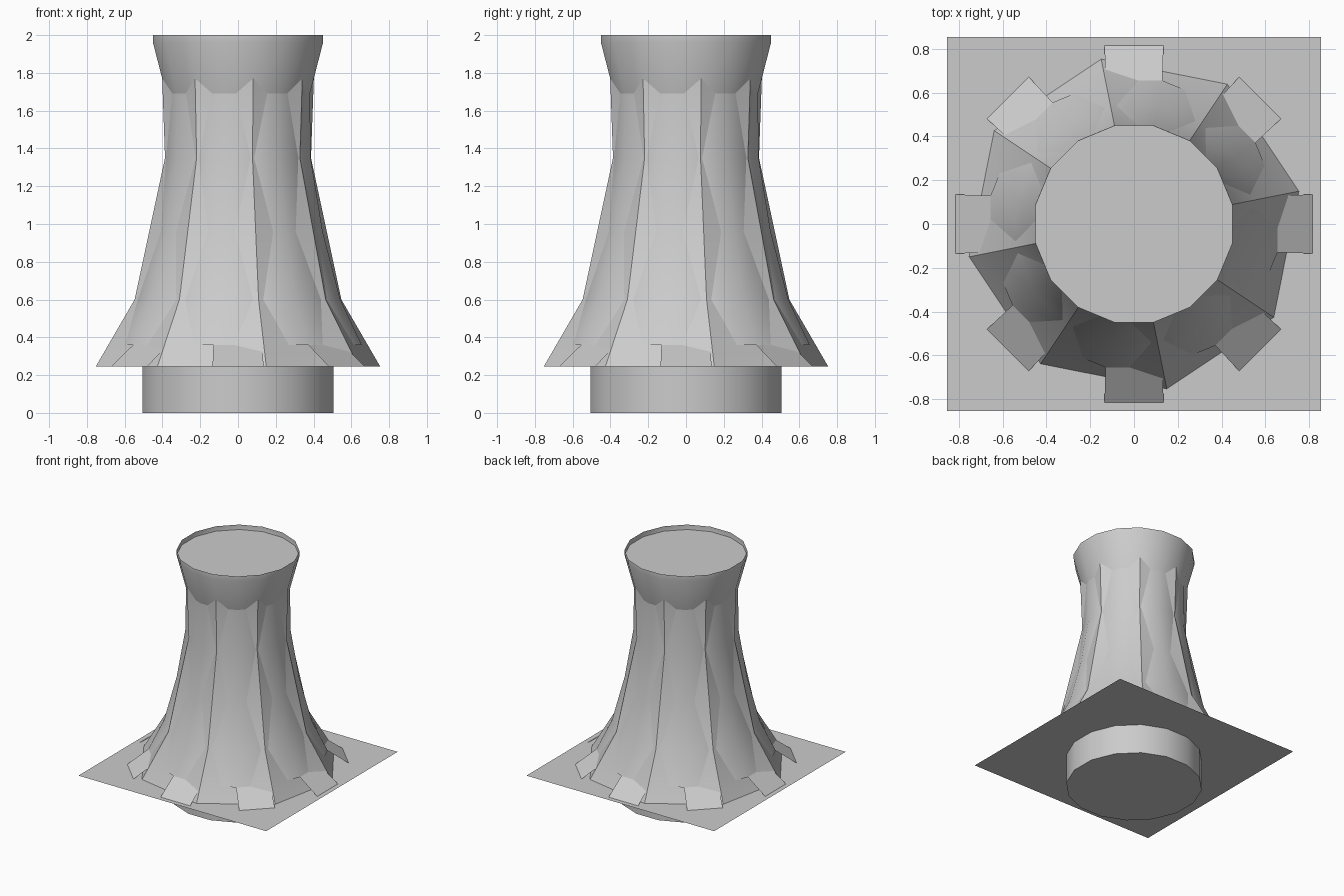
import bpy, bmesh, math

old = bpy.data.objects.get("Cube")
if old:
    bpy.data.objects.remove(old, do_unlink=True)

grey = bpy.data.materials.new("plain grey")
grey.use_nodes = True
GREY = (0.6, 0.6, 0.6, 1)
grey.diffuse_color = GREY
grey.node_tree.nodes["Principled BSDF"].inputs["Base Color"].default_value = GREY

OFFSET = math.radians(11.25)
PLATE_Z = 0.245


def finish(name, bm):
    bmesh.ops.recalc_face_normals(bm, faces=bm.faces[:])
    mesh = bpy.data.meshes.new(name)
    bm.to_mesh(mesh)
    bm.free()
    obj = bpy.data.objects.new(name, mesh)
    bpy.context.collection.objects.link(obj)
    mesh.materials.append(grey)
    bpy.ops.object.select_all(action='DESELECT')
    obj.select_set(True)
    bpy.context.view_layer.objects.active = obj
    bpy.ops.object.shade_smooth_by_angle(angle=math.radians(35))
    return obj


def lathe(name, sides, profile, cap_bottom=False, cap_top=False):
    """Stack polygon rings from (radius, height) pairs."""
    bm = bmesh.new()
    rings = []
    for r, z in profile:
        angles = [OFFSET + math.tau * i / sides for i in range(sides)]
        rings.append([bm.verts.new((r * math.cos(a), r * math.sin(a), z)) for a in angles])
    for low, high in zip(rings, rings[1:]):
        for i in range(sides):
            j = (i + 1) % sides
            bm.faces.new((low[i], low[j], high[j], high[i]))
    if cap_bottom:
        bm.faces.new(rings[0][::-1])
    if cap_top:
        bm.faces.new(rings[-1])
    return finish(name, bm)


# Round foot below the plate
lathe("foot", 16, [(0.515, 0), (0.515, PLATE_Z)], cap_bottom=True)

# Square ground plate
bm = bmesh.new()
bmesh.ops.create_grid(bm, x_segments=1, y_segments=1, size=0.855)
bmesh.ops.translate(bm, verts=bm.verts[:], vec=(0, 0, PLATE_Z))
finish("ground_plate", bm)

# Rounded trunk, seen between the ridges
lathe("trunk", 16, [(0.668, 0.36), (0.552, 0.6), (0.457, 0.96), (0.392, 1.35), (0.388, 1.72)])

# Eight-sided skin whose corners stand out as ridges
lathe("ridged_skin", 8, [(0.768, PLATE_Z), (0.558, 0.6), (0.394, 1.35), (0.41, 1.79)])

# Flared collar with an upright rim
lathe("collar", 16, [(0.388, 1.69), (0.459, 1.96), (0.459, 2.0)])

# Lid set just below the rim
lathe("lid", 16, [(0.38, 1.96), (0.458, 1.96)], cap_bottom=True)

# Sloping root flaps around the bottom
bm = bmesh.new()
for k in range(8):
    a = math.tau * k / 8
    ca, sa = math.cos(a), math.sin(a)
    corners = [(0.655, -0.13, 0.36), (0.815, -0.135, PLATE_Z),
               (0.815, 0.135, PLATE_Z), (0.655, 0.13, 0.36)]
    bm.faces.new([bm.verts.new((r * ca - t * sa, r * sa + t * ca, z)) for r, t, z in corners])
flaps = finish("root_flaps", bm)
for poly in flaps.data.polygons:
    if poly.normal.z < 0:
        poly.flip()
